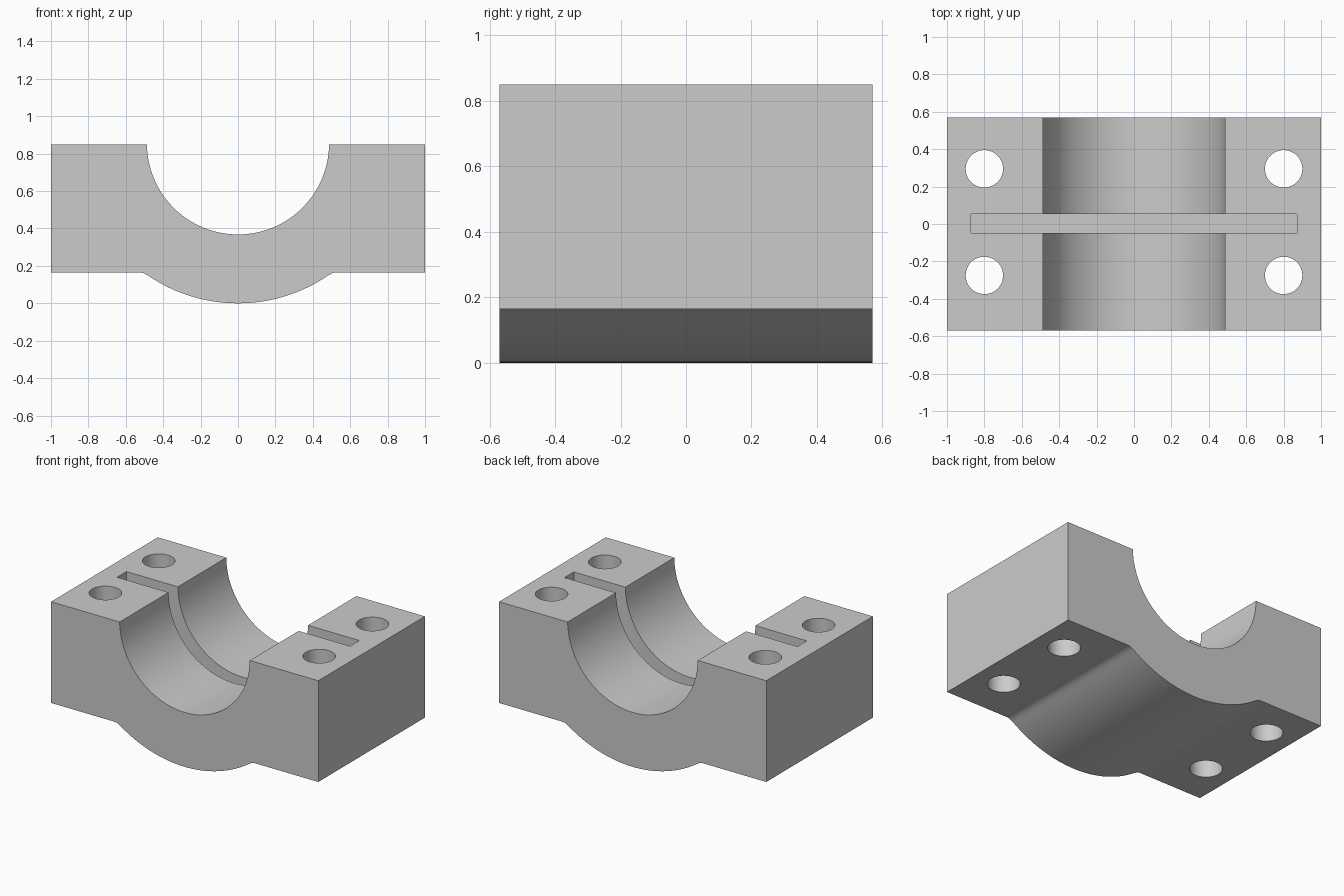
import bpy, bmesh, math

cube = bpy.data.objects.get("Cube")
if cube:
    bpy.data.objects.remove(cube, do_unlink=True)

HALF_DEPTH = 0.57
TOP, FLANGE, AXIS = 0.85, 0.165, 0.855
BORE, SHELL = 0.487, 0.855

grey = bpy.data.materials.new("plain_grey")
grey.use_nodes = True
colour = (0.6, 0.6, 0.6, 1)
grey.diffuse_color = colour
grey.node_tree.nodes["Principled BSDF"].inputs["Base Color"].default_value = colour


def arc(radius, start, end, steps):
    """Points around the bearing axis, angles measured from straight down."""
    angles = [start + (end - start) * i / steps for i in range(steps + 1)]
    return [(radius * math.sin(a), AXIS - radius * math.cos(a)) for a in angles]


def extrude(name, outline, direction, origin):
    """Extrude a closed 3D outline into a solid object."""
    mesh = bpy.data.meshes.new(name)
    bm = bmesh.new()
    face = bm.faces.new([bm.verts.new(p) for p in outline])
    result = bmesh.ops.extrude_face_region(bm, geom=[face])
    moved = [v for v in result["geom"] if isinstance(v, bmesh.types.BMVert)]
    bmesh.ops.translate(bm, verts=moved, vec=direction)
    bmesh.ops.translate(bm, verts=bm.verts, vec=origin)
    bmesh.ops.recalc_face_normals(bm, faces=bm.faces)
    bm.to_mesh(mesh)
    bm.free()
    mesh.materials.append(grey)
    obj = bpy.data.objects.new(name, mesh)
    bpy.context.collection.objects.link(obj)
    return obj


# Bearing half: flanged block with a round bore and a bulging underside
rim = math.acos((AXIS - TOP) / BORE)
belly = math.asin(0.48 / SHELL)
profile = [(-1, TOP), (-1, FLANGE), (-0.525, FLANGE), (-0.505, 0.162)]
profile += arc(SHELL, -belly, belly, 32)
profile += [(0.505, 0.162), (0.525, FLANGE), (1, FLANGE), (1, TOP)]
profile += arc(BORE, rim, -rim, 64)
block = extrude("bearing_half", [(x, 0, z) for x, z in profile],
                (0, 2 * HALF_DEPTH, 0), (0, -HALF_DEPTH, 0))

# Cutters: four bolt holes and the flat-bottomed cross slot
cutters = []
circle = [(0.1 * math.cos(math.tau * i / 48), 0.1 * math.sin(math.tau * i / 48), 0)
          for i in range(48)]
for side in (-1, 1):
    for y in (-0.275, 0.295):
        cutters.append(extrude("bolt_hole_cutter", circle, (0, 0, 2), (0.8 * side, y, -0.5)))
slot = [(-0.872, -0.047, 0), (0.872, -0.047, 0), (0.872, 0.053, 0), (-0.872, 0.053, 0)]
cutters.append(extrude("slot_cutter", slot, (0, 0, 1), (0, 0, 0.24)))

bpy.context.view_layer.objects.active = block
block.select_set(True)
for cutter in cutters:
    cut = block.modifiers.new("cut", 'BOOLEAN')
    cut.operation = 'DIFFERENCE'
    cut.solver = 'EXACT'
    cut.object = cutter
    bpy.ops.object.modifier_apply(modifier=cut.name)
    bpy.data.objects.remove(cutter, do_unlink=True)

bpy.ops.object.shade_smooth_by_angle(angle=math.radians(30))
